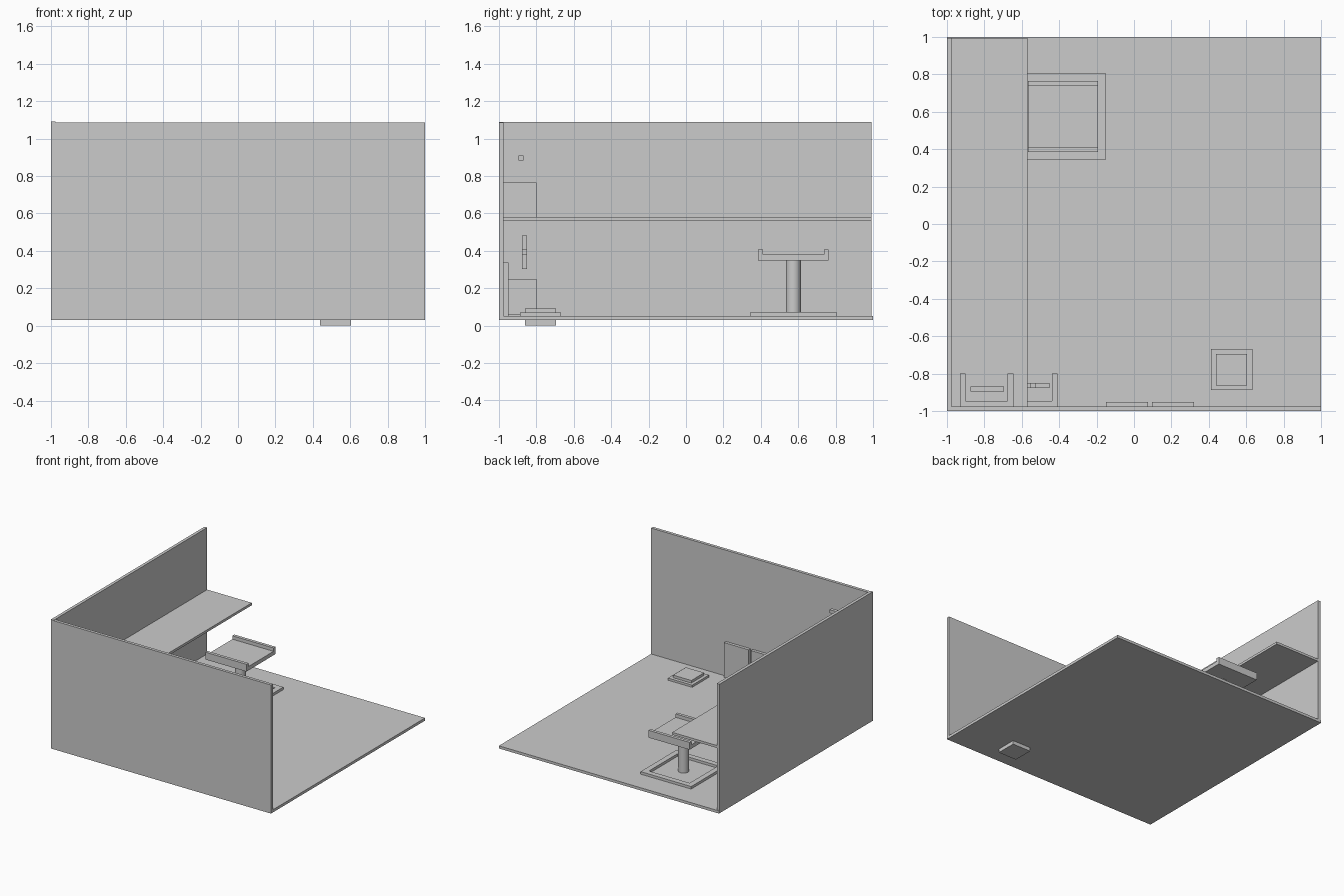
import bpy, bmesh

if "Cube" in bpy.data.objects:
    bpy.data.objects.remove(bpy.data.objects["Cube"])


def finish(name, bm):
    me = bpy.data.meshes.new(name)
    bm.to_mesh(me)
    bm.free()
    ob = bpy.data.objects.new(name, me)
    bpy.context.collection.objects.link(ob)
    return ob


def box(name, x, y, z):
    """Box from (min, max) ranges on each axis."""
    bm = bmesh.new()
    bmesh.ops.create_cube(bm, size=1)
    for v in bm.verts:
        v.co = [r[0] if c < 0 else r[1] for c, r in zip(v.co, (x, y, z))]
    return finish(name, bm)


def extrude(name, pts, axis, lo, hi):
    """Closed profile extruded along x (axis 0) or z (axis 2)."""
    bm = bmesh.new()
    place = (lambda a, b: (lo, a, b)) if axis == 0 else (lambda a, b: (a, b, lo))
    face = bm.faces.new([bm.verts.new(place(a, b)) for a, b in pts])
    out = bmesh.ops.extrude_face_region(bm, geom=[face])
    for v in out["geom"]:
        if isinstance(v, bmesh.types.BMVert):
            v.co[axis] = hi
    bmesh.ops.recalc_face_normals(bm, faces=bm.faces)
    return finish(name, bm)


def frame(name, cx, cy, outer, inner, z0, z1):
    """Square ring lying flat: inset a square, drop the middle, thicken."""
    bm = bmesh.new()
    corners = [(-1, -1), (1, -1), (1, 1), (-1, 1)]
    rings = [[[bm.verts.new((cx + sx * h, cy + sy * h, z)) for sx, sy in corners]
              for h in (outer, inner)] for z in (z0, z1)]
    (bo, bi), (to, ti) = rings
    for i in range(4):
        j = (i + 1) % 4
        for a, b in ((bo, to), (to, ti), (ti, bi), (bi, bo)):
            bm.faces.new((a[i], a[j], b[j], b[i]))
    bmesh.ops.recalc_face_normals(bm, faces=bm.faces)
    return finish(name, bm)


# room shell
box("floor", (-1, 1), (-1, 1), (0.03, 0.052))
box("front_wall", (-1, 1), (-1, -0.975), (0.03, 1.086))
box("left_wall", (-1, -0.975), (-1, 0.993), (0.03, 1.09))
box("wall_shelf", (-0.975, -0.57), (-0.975, 0.993), (0.56, 0.58))


# U-shaped bays, one on the shelf and one on the floor
def bay(name, x0, x1, z0, z1, t=0.03):
    back, front = -0.975, -0.80
    extrude(name, [(x0, back), (x1, back), (x1, front), (x1 - t, front),
                   (x1 - t, back + t), (x0 + t, back + t), (x0 + t, front),
                   (x0, front)], 2, z0, z1)


bay("upper_bay", -0.93, -0.645, 0.58, 0.765)
bay("lower_bay", -0.692, -0.408, 0.058, 0.25)

# floating minus and plus markers above the bays
box("minus_bar", (-0.873, -0.695), (-0.896, -0.869), (0.883, 0.91))
c, z, h, w = -0.54, 0.392, 0.089, 0.014
pts = [(-w, -h), (w, -h), (w, -w), (h, -w), (h, w), (w, w),
       (w, h), (-w, h), (-w, w), (-h, w), (-h, -w), (-w, -w)]
plus = extrude("plus_marker", pts, 2, -0.0135, 0.0135)
plus.rotation_euler.x = 1.5707963
plus.location = (c, -0.864, z)

# double panels on the front wall
for side, x in (("left", -0.15), ("right", 0.095)):
    box(side + "_wall_panel", (x, x + 0.225), (-0.975, -0.95), (0.052, 0.337))

# floor button, which passes through the floor
frame("button_rim", 0.522, -0.778, 0.11, 0.083, 0.052, 0.07)
box("button", (0.438, 0.605), (-0.862, -0.695), (0, 0.091))

# pedestal with railed tray and square base frame
px, py = -0.38, 0.574
frame("pedestal_base", px, py, 0.23, 0.185, 0.052, 0.073)
bm = bmesh.new()
bmesh.ops.create_cone(bm, cap_ends=True, segments=32, radius1=0.04, radius2=0.04,
                      depth=0.298)
column = finish("pedestal_column", bm)
column.location = (px, py, 0.201)
bpy.context.view_layer.objects.active = column
column.select_set(True)
bpy.ops.object.shade_smooth_by_angle()
a, b = py - 0.189, py + 0.189
extrude("pedestal_tray", [(a, 0.348), (b, 0.348), (b, 0.408), (b - 0.026, 0.408),
                          (b - 0.026, 0.38), (a + 0.026, 0.38),
                          (a + 0.026, 0.408), (a, 0.408)], 0, px - 0.187, px + 0.187)
